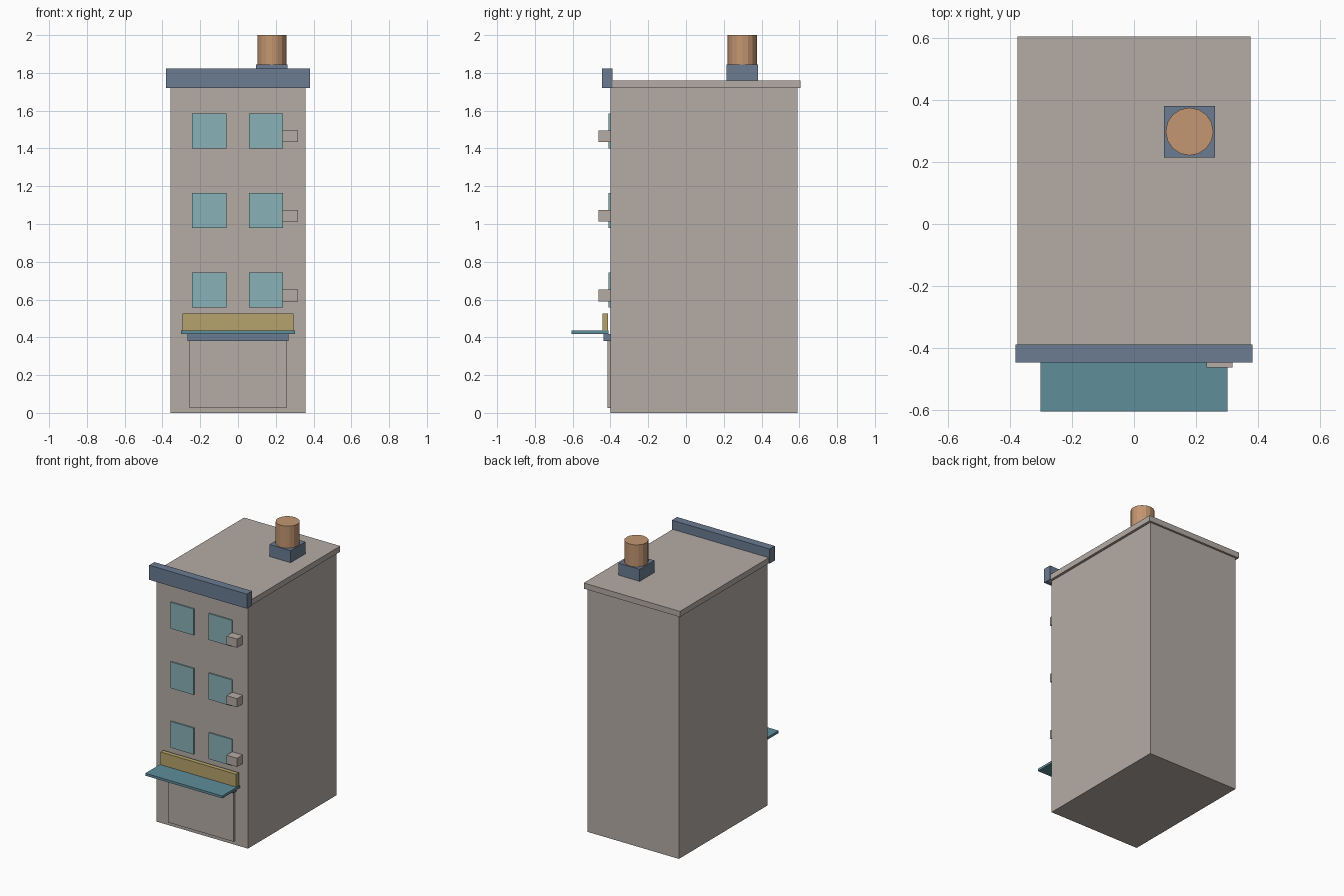
import bpy

if "Cube" in bpy.data.objects:
    bpy.data.objects.remove(bpy.data.objects["Cube"])


def material(name, r, g, b):
    m = bpy.data.materials.new(name)
    lin = [((c / 255 + 0.055) / 1.055) ** 2.4 for c in (r, g, b)]
    m.diffuse_color = (*lin, 1)
    m.use_nodes = True
    m.node_tree.nodes["Principled BSDF"].inputs["Base Color"].default_value = m.diffuse_color
    return m


WALL = material("warm grey wall", 180, 171, 165)
SLATE = material("slate blue trim", 107, 124, 146)
GLASS = material("pale teal glass", 136, 177, 183)
AWNING = material("deep teal awning", 95, 141, 154)
SIGN = material("mustard sign", 181, 163, 107)
CLAY = material("clay orange", 195, 150, 113)


def box(name, x, y, z, mat):
    """Box from (min, max) ranges on each axis."""
    ranges = (x, y, z)
    bpy.ops.mesh.primitive_cube_add(size=1, location=[(a + b) / 2 for a, b in ranges])
    o = bpy.context.object
    o.name = name
    o.scale = [b - a for a, b in ranges]
    bpy.ops.object.transform_apply(location=False, rotation=False, scale=True)
    o.data.materials.append(mat)
    return o


FRONT = -0.40

# Main block, roof slab and front cornice
box("building_body", (-0.358, 0.358), (FRONT, 0.59), (0, 1.72), WALL)
box("roof_slab", (-0.376, 0.376), (-0.415, 0.605), (1.72, 1.76), WALL)
box("front_cornice", (-0.382, 0.382), (-0.446, -0.388), (1.72, 1.823), SLATE)

# Rooftop vent: square base and round stack
box("vent_base", (0.096, 0.261), (0.215, 0.38), (1.76, 1.845), SLATE)
bpy.ops.mesh.primitive_cylinder_add(vertices=16, radius=0.077, depth=0.155,
                                    location=(0.179, 0.298, 1.9225))
stack = bpy.context.object
stack.name = "vent_stack"
stack.data.materials.append(CLAY)

# Three floors of windows, each with an air conditioner on the right
for floor in range(3):
    z = 0.557 + 0.421 * floor
    for side, cx in (("left", -0.152), ("right", 0.148)):
        box(f"window_{side}_{floor + 1}", (cx - 0.091, cx + 0.091),
            (FRONT - 0.0095, FRONT), (z, z + 0.186), GLASS)
    box(f"air_conditioner_{floor + 1}", (0.234, 0.317), (-0.463, FRONT),
        (z + 0.034, z + 0.095), WALL)

# Shop front: shutter, lintel, awning and sign board
box("shop_shutter", (-0.256, 0.256), (-0.415, FRONT), (0.027, 0.382), WALL)
box("shop_lintel", (-0.267, 0.267), (-0.437, FRONT), (0.38, 0.418), SLATE)
box("shop_awning", (-0.301, 0.301), (-0.605, -0.41), (0.418, 0.435), AWNING)
box("sign_board", (-0.295, 0.295), (-0.443, -0.412), (0.435, 0.525), SIGN)
